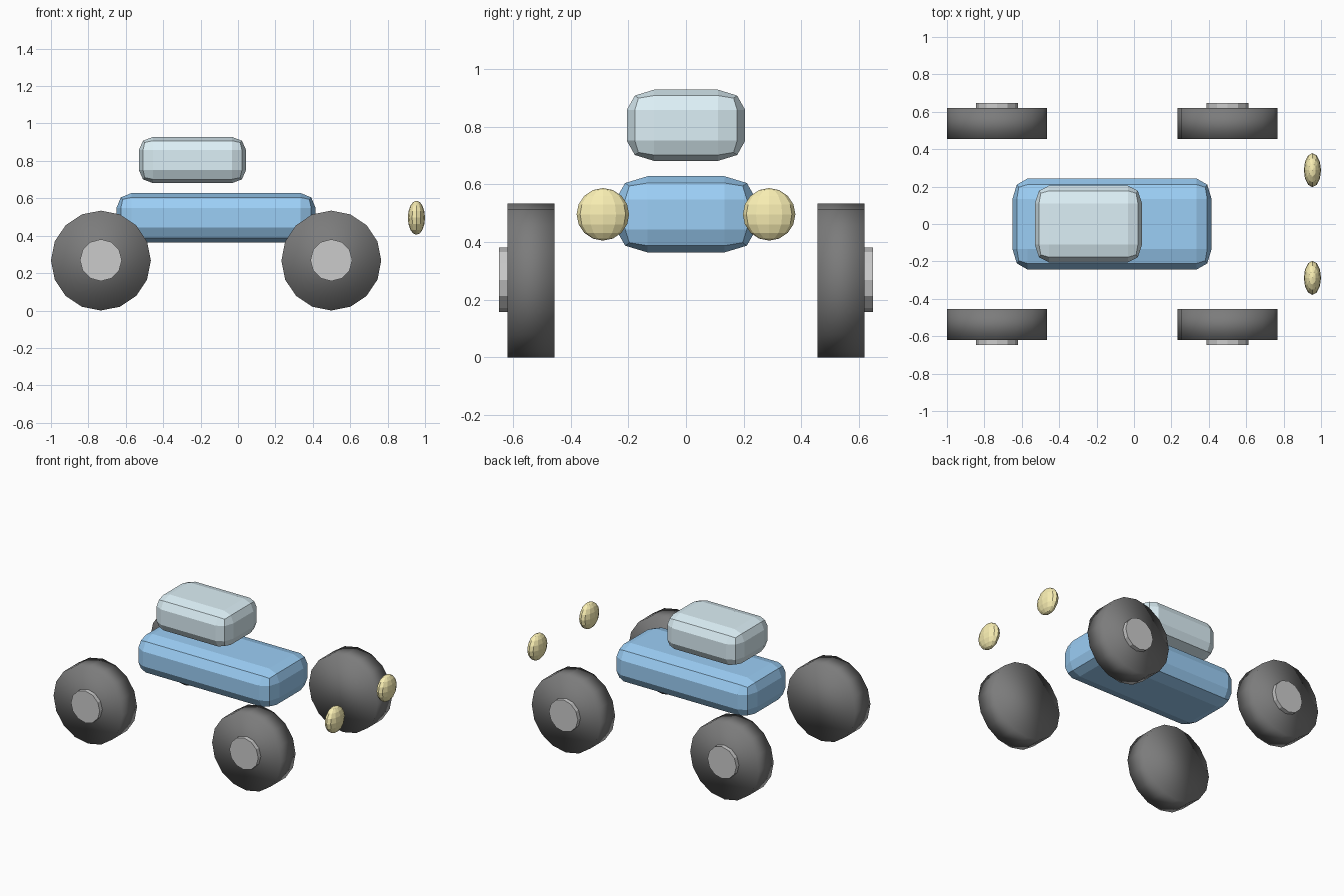
import bpy, bmesh
from math import radians
from mathutils import Matrix, Vector

if "Cube" in bpy.data.objects:
    bpy.data.objects.remove(bpy.data.objects["Cube"])


def material(name, rgb):
    m = bpy.data.materials.new(name)
    m.diffuse_color = (*rgb, 1)
    m.use_nodes = True
    m.node_tree.nodes["Principled BSDF"].inputs["Base Color"].default_value = m.diffuse_color
    return m


BLUE = material("blue_paint", (0.33, 0.62, 0.92))
GLASS = material("pale_glass", (0.72, 0.87, 0.93))
RUBBER = material("rubber", (0.2, 0.2, 0.2))
YELLOW = material("lamp_yellow", (0.95, 0.86, 0.45))


def add_object(name, bm, mat=None, smooth=False):
    bmesh.ops.recalc_face_normals(bm, faces=bm.faces)
    for f in bm.faces:
        f.smooth = smooth
    me = bpy.data.meshes.new(name)
    bm.to_mesh(me)
    bm.free()
    if mat:
        me.materials.append(mat)
    ob = bpy.data.objects.new(name, me)
    bpy.context.collection.objects.link(ob)
    return ob


def rounded_box(name, lo, hi, radii, mat):
    """Box with a two-step bevel whose radius differs per axis."""
    lo, hi = Vector(lo), Vector(hi)
    bm = bmesh.new()
    bmesh.ops.create_cube(bm, size=1)
    bmesh.ops.scale(bm, verts=bm.verts, vec=[(hi[i] - lo[i]) / radii[i] for i in range(3)])
    bmesh.ops.bevel(bm, geom=bm.edges[:], offset=1, offset_type='OFFSET',
                    segments=2, profile=0.5, affect='EDGES')
    bmesh.ops.scale(bm, verts=bm.verts, vec=radii)
    bmesh.ops.translate(bm, verts=bm.verts, vec=(lo + hi) / 2)
    add_object(name, bm, mat)


def disc(name, x, z, y0, y1, radius, sides, mat=None, smooth=False):
    """Cylinder lying along y."""
    bm = bmesh.new()
    bmesh.ops.create_cone(bm, cap_ends=True, segments=sides, radius1=radius,
                          radius2=radius, depth=abs(y1 - y0))
    bmesh.ops.transform(bm, verts=bm.verts,
                        matrix=Matrix.Translation((x, (y0 + y1) / 2, z))
                        @ Matrix.Rotation(radians(90), 4, 'X'))
    add_object(name, bm, mat, smooth)


# Body and cabin
rounded_box("body", (-0.65, -0.243, 0.364), (0.415, 0.243, 0.628), (0.08, 0.11, 0.08), BLUE)
rounded_box("cabin", (-0.53, -0.205, 0.681), (0.043, 0.205, 0.928), (0.075, 0.095, 0.07), GLASS)

for s, side in ((-1, "right"), (1, "left")):
    # Wheels with hubs on the outer faces
    for x, end in ((-0.733, "rear"), (0.499, "front")):
        disc(f"{end}_{side}_tyre", x, 0.267, s * 0.455, s * 0.619, 0.267, 16, RUBBER, True)
        disc(f"{end}_{side}_hub", x, 0.269, s * 0.59, s * 0.648, 0.112, 12)

    # Flattened round headlight
    bm = bmesh.new()
    bmesh.ops.create_uvsphere(bm, u_segments=12, v_segments=8, radius=1)
    bmesh.ops.scale(bm, verts=bm.verts, vec=(0.046, 0.091, 0.091))
    bmesh.ops.translate(bm, verts=bm.verts, vec=(0.954, s * 0.288, 0.496))
    add_object(f"{side}_headlight", bm, YELLOW)
